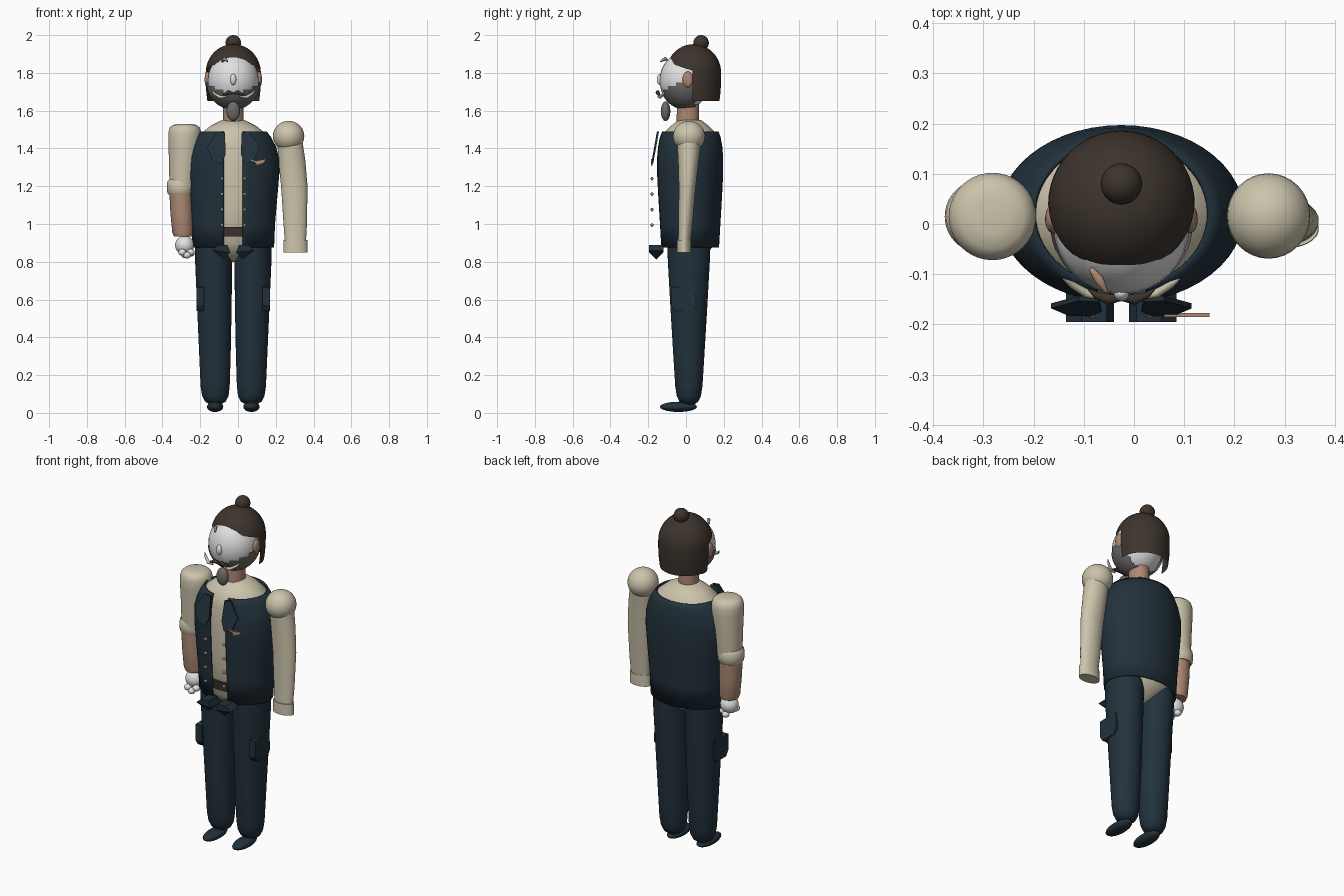
import bpy, bmesh, math
from mathutils import Vector

if "Cube" in bpy.data.objects:
    bpy.data.objects.remove(bpy.data.objects["Cube"])

CX = -0.025  # body centre line


def mat(name, r, g, b):
    m = bpy.data.materials.new(name)
    m.diffuse_color = (r, g, b, 1)
    m.use_nodes = True
    m.node_tree.nodes["Principled BSDF"].inputs["Base Color"].default_value = m.diffuse_color
    return m


NAVY = mat("navy cloth", 0.016, 0.031, 0.045)
CREAM = mat("cream cloth", 0.60, 0.55, 0.41)
SKIN = mat("skin", 0.42, 0.25, 0.17)
HAIR = mat("dark hair", 0.046, 0.034, 0.026)
WHITE = mat("pale white", 0.75, 0.75, 0.76)
GREY = mat("grey beard", 0.15, 0.145, 0.14)


def finish(name, bm, material, smooth=True):
    bmesh.ops.recalc_face_normals(bm, faces=bm.faces)
    me = bpy.data.meshes.new(name)
    bm.to_mesh(me)
    bm.free()
    ob = bpy.data.objects.new(name, me)
    bpy.context.collection.objects.link(ob)
    me.materials.append(material)
    if smooth:
        bpy.ops.object.select_all(action='DESELECT')
        ob.select_set(True)
        bpy.context.view_layer.objects.active = ob
        bpy.ops.object.shade_smooth_by_angle(angle=math.radians(40))
    return ob


def loft(name, rows, material, n=40, slot=0.0):
    """Stacked ellipses (x, y, z, rx, ry); slot leaves a front opening."""
    bm = bmesh.new()
    rings = []
    for x, y, z, rx, ry in rows:
        a0 = math.asin(slot / rx) if slot else 0
        steps = n + 1 if slot else n
        ring = []
        for i in range(steps):
            a = a0 + (2 * math.pi - 2 * a0) * i / n
            ring.append(bm.verts.new((x + rx * math.sin(a), y - ry * math.cos(a), z)))
        rings.append(ring)
    for lo, hi in zip(rings, rings[1:]):
        for i in range(n):
            j = (i + 1) % len(lo)
            bm.faces.new((lo[i], lo[j], hi[j], hi[i]))
    if not slot:
        bm.faces.new(rings[0])
        bm.faces.new(rings[-1])
    return finish(name, bm, material)


def ball(name, c, r, material, keep=None, seg=32):
    """Ellipsoid; keep(co) filters faces to make open shells."""
    bm = bmesh.new()
    bmesh.ops.create_uvsphere(bm, u_segments=seg, v_segments=seg // 2, radius=1)
    for v in bm.verts:
        v.co = Vector([c[k] + v.co[k] * r[k] for k in range(3)])
    if keep:
        bad = [f for f in bm.faces if not keep(f.calc_center_median())]
        bmesh.ops.delete(bm, geom=bad, context='FACES')
    return finish(name, bm, material)


def plate(name, pts, thick, material):
    """Flat polygon of 3D points thickened towards the back."""
    bm = bmesh.new()
    a = [bm.verts.new(p) for p in pts]
    b = [bm.verts.new((p[0], p[1] + thick, p[2])) for p in pts]
    bm.faces.new(a)
    bm.faces.new(b[::-1])
    for i in range(len(a)):
        j = (i + 1) % len(a)
        bm.faces.new((a[i], b[i], b[j], a[j]))
    return finish(name, bm, material, False)


def tube(name, pts, radii, material):
    cu = bpy.data.curves.new(name, 'CURVE')
    cu.dimensions = '3D'
    cu.bevel_depth = 1
    cu.bevel_resolution = 3
    cu.use_fill_caps = True
    s = cu.splines.new('POLY')
    s.points.add(len(pts) - 1)
    for p, co, r in zip(s.points, pts, radii):
        p.co = (*co, 1)
        p.radius = r
    s.use_smooth = True
    ob = bpy.data.objects.new(name, cu)
    bpy.context.collection.objects.link(ob)
    cu.materials.append(material)
    return ob


# Head, hair and bun
ball("head", (CX, -0.005, 1.76), (0.135, 0.135, 0.15), WHITE)
ball("nose", (CX, -0.138, 1.765), (0.016, 0.016, 0.03), WHITE, seg=16)
rows = [(CX, 0.04, z, r, r) for z, r in ((1.65, 0.137), (1.70, 0.143), (1.76, 0.146), (1.80, 0.146))]
for i in range(1, 13):
    a = i / 12 * math.pi / 2 * 0.99
    rows.append((CX, 0.04, 1.80 + 0.152 * math.sin(a), 0.146 * math.cos(a), 0.146 * math.cos(a)))
hair = loft("hair", rows, HAIR, 48)
bm = bmesh.new()
bm.from_mesh(hair.data)
# hairline slanting up to the forehead, straight drop behind the ears
bmesh.ops.bisect_plane(bm, geom=bm.verts[:] + bm.edges[:] + bm.faces[:], plane_co=(0, 0.04, 1.81), plane_no=(0, 0.33, 1))
bmesh.ops.bisect_plane(bm, geom=bm.verts[:] + bm.edges[:] + bm.faces[:], plane_co=(0, 0.035, 0), plane_no=(0, 1, 0))
bad = []
for f in bm.faces:
    c = f.calc_center_median()
    if (c.y < 0.035 and c.z < 1.81 - 0.33 * (c.y - 0.04)) or c.z < 1.651:
        bad.append(f)
bmesh.ops.delete(bm, geom=bad, context='FACES')
bm.to_mesh(hair.data)
bm.free()
ball("hair_bun", (CX, 0.08, 1.959), (0.041, 0.041, 0.041), HAIR)
tube("forelock", [(-0.085, -0.09, 1.86), (-0.07, -0.11, 1.875), (-0.055, -0.135, 1.86)], [0.005, 0.01, 0.004], SKIN)

# Beard, goatee, moustache, ears
ball("beard", (CX, 0.0, 1.75), (0.142, 0.139, 0.145), GREY, lambda c: c.y < 0.05 and c.z < 1.70 + max(0, abs(c.x - CX) - 0.05) * 0.5, 48)
ball("goatee", (CX, -0.108, 1.597), (0.036, 0.025, 0.052), GREY)
for s, side in ((-1, "left"), (1, "right")):
    ball(side + "_ear", (CX + s * 0.137, 0.01, 1.765), (0.015, 0.028, 0.042), SKIN)
    tube(side + "_moustache", [(CX + s * x, y, z) for x, y, z in
         ((0, -0.147, 1.69), (0.025, -0.15, 1.697), (0.05, -0.142, 1.682), (0.065, -0.13, 1.68))],
         [0.006, 0.011, 0.007, 0.002], HAIR)
    tube(side + "_moustache_tip", [(CX + s * x, y, z) for x, y, z in
         ((0.035, -0.147, 1.675), (0.07, -0.138, 1.672), (0.10, -0.12, 1.69), (0.115, -0.11, 1.71))],
         [0.005, 0.009, 0.007, 0.002], CREAM)

# Neck, shirt, belt and open vest
loft("neck", [(CX, 0.01, 1.50, 0.055, 0.06), (CX, 0.01, 1.66, 0.053, 0.058)], SKIN)
loft("shirt", [(CX, 0.02, *r) for r in (
    (0.80, 0.03, 0.03), (0.815, 0.07, 0.06), (0.85, 0.12, 0.10), (0.90, 0.18, 0.135),
    (1.1, 0.21, 0.15), (1.3, 0.222, 0.16), (1.42, 0.205, 0.15), (1.48, 0.17, 0.14),
    (1.52, 0.12, 0.10), (1.55, 0.06, 0.06))], CREAM)
loft("belt", [(CX, 0.02, 0.935, 0.196, 0.15), (CX, 0.02, 0.985, 0.205, 0.156)], HAIR)
vest = loft("vest", [(CX, 0.02, *r) for r in (
    (0.875, 0.216, 0.155), (1.0, 0.221, 0.162), (1.15, 0.234, 0.171), (1.27, 0.244, 0.177),
    (1.35, 0.243, 0.177), (1.41, 0.226, 0.172), (1.46, 0.200, 0.163), (1.49, 0.177, 0.152))], NAVY, 48, 0.05)
sol = vest.modifiers.new("thickness", 'SOLIDIFY')
sol.thickness = 0.008
sol.offset = -1

# Lapels, pointed vest tabs, buttons
LAPEL = ((0.14, -0.168, 1.405), (0.085, -0.153, 1.49), (0.045, -0.155, 1.485),
         (0.04, -0.175, 1.37), (0.06, -0.184, 1.32), (0.105, -0.183, 1.325))
for s, side in ((-1, "left"), (1, "right")):
    plate(side + "_lapel", [(CX + s * x, y, z) for x, y, z in LAPEL], 0.01, NAVY)
    bm = bmesh.new()
    tip = bm.verts.new((CX + s * 0.05, -0.158, 0.812))
    low = [bm.verts.new((CX + s * x, y, z)) for x, y, z in
           ((0.11, -0.195, 0.86), (0.015, -0.195, 0.85), (0.015, -0.12, 0.85), (0.11, -0.12, 0.86))]
    top = [bm.verts.new((CX + s * x, y, 0.888)) for x, y in
           ((0.08, -0.195), (0.03, -0.195), (0.03, -0.12), (0.08, -0.12))]
    for i in range(4):
        j = (i + 1) % 4
        bm.faces.new((tip, low[i], low[j]))
        bm.faces.new((low[i], low[j], top[j], top[i]))
    bm.faces.new(top)
    finish(side + "_vest_tab", bm, NAVY, False)
    for k in range(4):
        ball(side + "_button", (CX + s * 0.06, -0.18, 1.24 - 0.082 * k), (0.009, 0.008, 0.009), SKIN, seg=12)
plate("pocket_square", [(0.06, -0.185, 1.342), (0.095, -0.185, 1.335), (0.15, -0.185, 1.345),
      (0.135, -0.185, 1.322), (0.10, -0.185, 1.31), (0.09, -0.185, 1.325)], 0.008, SKIN)

# Legs, shoes, side pockets
for s, side in ((-1, "left"), (1, "right")):
    loft(side + "_leg", [(CX + s * x, 0.015, z, rx, ry) for x, z, rx, ry in (
        (0.095, 0.045, 0.03, 0.03), (0.095, 0.06, 0.055, 0.05), (0.095, 0.09, 0.07, 0.064),
        (0.096, 0.14, 0.077, 0.072), (0.097, 0.3, 0.083, 0.082), (0.10, 0.55, 0.091, 0.097),
        (0.104, 0.8, 0.098, 0.111), (0.104, 0.89, 0.098, 0.114))], NAVY)
    ball(side + "_shoe", (CX + s * 0.096, -0.04, 0.032), (0.043, 0.098, 0.027), NAVY)
    bm = bmesh.new()
    outline = [(-0.08, 0.665), (0.05, 0.67), (0.055, 0.57), (0.035, 0.54), (-0.06, 0.54), (-0.08, 0.57)]
    faces = [[bm.verts.new((CX + s * x, y, z)) for y, z in outline] for x in (0.155, 0.195)]
    bm.faces.new(faces[0])
    bm.faces.new(faces[1])
    for i in range(6):
        j = (i + 1) % 6
        bm.faces.new((faces[0][i], faces[0][j], faces[1][j], faces[1][i]))
    finish(side + "_pocket", bm, NAVY, False)

# Left arm: rolled sleeve, forearm, gloved hand
loft("left_sleeve", [(x, 0.015, z, r, r) for x, z, r in (
    (-0.295, 1.19, 0.068), (-0.288, 1.32, 0.077), (-0.283, 1.44, 0.086), (-0.282, 1.485, 0.087),
    (-0.282, 1.51, 0.08), (-0.282, 1.524, 0.064), (-0.282, 1.53, 0.035))], CREAM)
loft("left_rolled_cuff", [(-0.304, 0.015, z, r, r) for z, r in (
    (1.155, 0.062), (1.165, 0.07), (1.195, 0.073), (1.225, 0.07), (1.235, 0.062))], CREAM)
loft("left_forearm", [(x, 0.01, z, r, r) for x, z, r in (
    (-0.29, 0.935, 0.05), (-0.292, 0.955, 0.056), (-0.298, 1.06, 0.06), (-0.302, 1.18, 0.062))], SKIN)
ball("left_hand", (-0.283, 0.0, 0.888), (0.05, 0.048, 0.05), WHITE)
for i, (x, y, z) in enumerate(((-0.295, -0.045, 0.85), (-0.27, -0.045, 0.835), (-0.25, -0.03, 0.85),
                               (-0.28, 0.03, 0.838), (-0.25, 0.01, 0.845))):
    ball("left_finger", (x, y, z), (0.021, 0.021, 0.018), WHITE, seg=16)

# Right arm: shoulder ball, long sleeve, cuff
ball("right_shoulder", (0.268, 0.016, 1.465), (0.083, 0.085, 0.081), CREAM)
loft("right_sleeve", [(0.304, -0.01, 0.89, 0.055, 0.032), (0.303, -0.003, 1.0, 0.062, 0.037),
     (0.298, 0.007, 1.2, 0.07, 0.045), (0.285, 0.013, 1.34, 0.071, 0.055), (0.272, 0.016, 1.46, 0.066, 0.066)], CREAM)
loft("right_cuff", [(0.304, -0.01, 0.85, 0.064, 0.038), (0.304, -0.01, 0.915, 0.063, 0.037)], CREAM)
